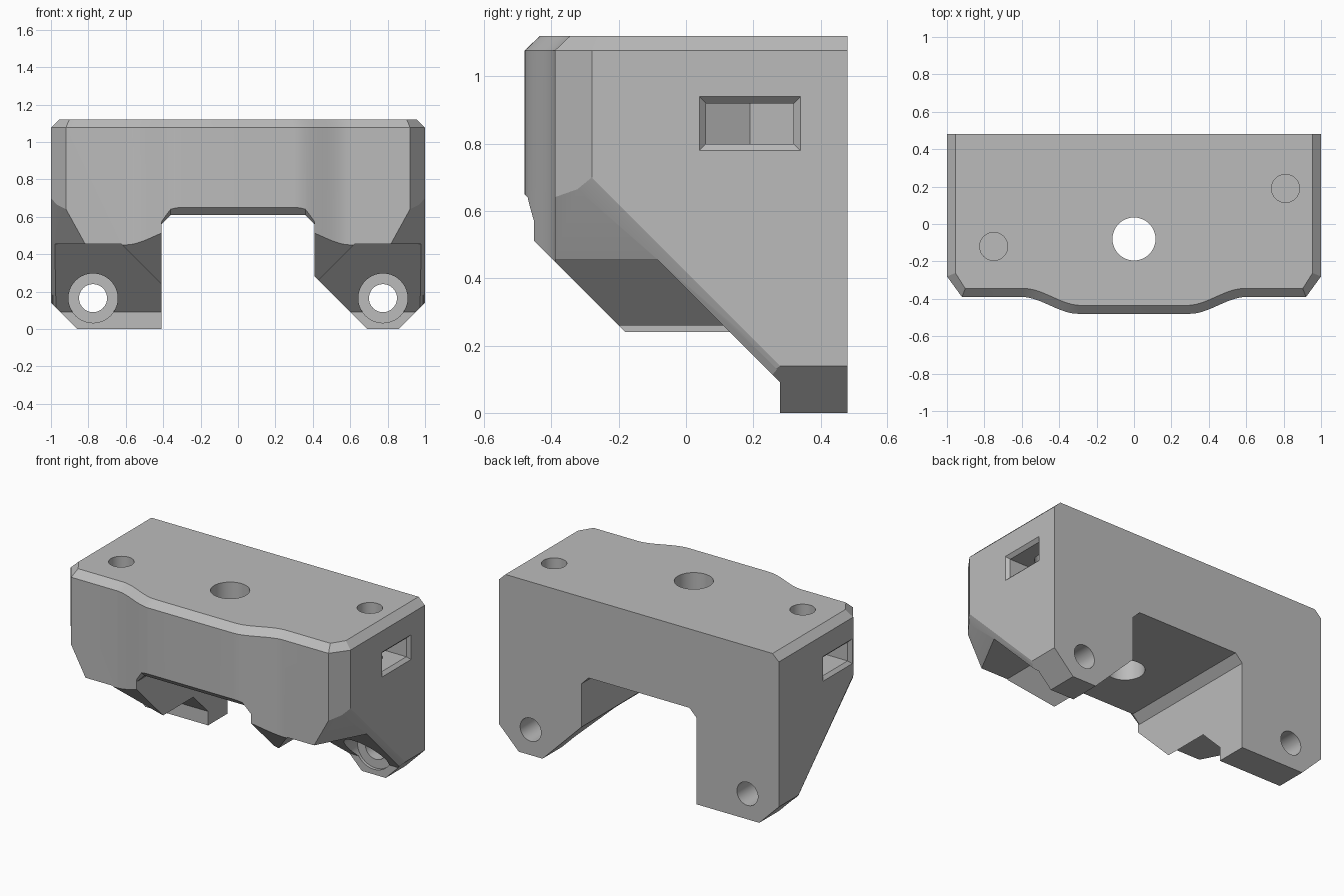
import bpy, bmesh, math
from mathutils import Vector

cube = bpy.data.objects.get("Cube")
if cube:
    bpy.data.objects.remove(cube, do_unlink=True)

grey = bpy.data.materials.new("plain_grey")
grey.use_nodes = True
colour = (0.5, 0.5, 0.5, 1)
grey.diffuse_color = colour
grey.node_tree.nodes["Principled BSDF"].inputs["Base Color"].default_value = colour


def finish(bm, name):
    bmesh.ops.recalc_face_normals(bm, faces=bm.faces[:])
    mesh = bpy.data.meshes.new(name)
    bm.to_mesh(mesh)
    bm.free()
    mesh.materials.append(grey)
    obj = bpy.data.objects.new(name, mesh)
    bpy.context.collection.objects.link(obj)
    return obj


def loft(name, rings):
    """Closed solid through rings with equal point counts."""
    bm = bmesh.new()
    loops = [[bm.verts.new(p) for p in ring] for ring in rings]
    n = len(loops[0])
    for a, b in zip(loops, loops[1:]):
        for i in range(n):
            j = (i + 1) % n
            bm.faces.new((a[i], a[j], b[j], b[i]))
    bm.faces.new(loops[0][::-1])
    bm.faces.new(loops[-1])
    return finish(bm, name)


def block(name, lo, hi, planes, side=1):
    """Box trimmed by half-spaces: keeps points where normal . p < limit."""
    bm = bmesh.new()
    bmesh.ops.create_cube(bm, size=1)
    lo, hi = Vector(lo), Vector(hi)
    for v in bm.verts:
        v.co = Vector([l + (c + 0.5) * (h - l) for c, l, h in zip(v.co, lo, hi)])
    for normal, limit in planes:
        n = Vector(normal)
        cut = bmesh.ops.bisect_plane(
            bm, geom=bm.verts[:] + bm.edges[:] + bm.faces[:], dist=1e-6,
            plane_co=n * limit / n.length_squared, plane_no=n, clear_outer=True)
        edges = [e for e in cut["geom_cut"] if isinstance(e, bmesh.types.BMEdge)]
        if edges:
            bmesh.ops.edgeloop_fill(bm, edges=edges)
    for v in bm.verts:
        v.co.x *= side
    return finish(bm, name)


def circle(r, place, n=40):
    return [place(r * math.cos(t), r * math.sin(t))
            for t in (2 * math.pi * i / n for i in range(n))]


def hole_z(x, y, r, bottom):
    return loft("hole", [circle(r, lambda a, b: (x + a, y + b, z)) for z in (bottom, 1.3)])


def hole_y(x, z, r, start, end):
    return loft("hole", [circle(r, lambda a, b: (x + a, y, z + b)) for y in (start, end)])


# Plan outline with a curved step in the front
def plan(d, z):
    half = [(1 - d, 0.48), (1 - d, -0.28 + 0.4 * d), (0.92 - 0.4 * d, -0.39 + d)]
    steps = 14
    for i in range(steps + 1):
        t = i / steps
        ease = t * t * (3 - 2 * t)
        half.append((0.6 - 0.3 * t - 0.3 * d, -0.39 - 0.09 * ease + d))
    return [(x, y, z) for x, y in half] + [(-x, y, z) for x, y in reversed(half)]


body = loft("bracket_body", [plan(0, 0), plan(0, 1.077), plan(0.045, 1.12)])

cutters = []
# Central notch with chamfered upper corners, and its flared front edge
cutters.append(block("notch", (-0.41, -0.7, -0.2), (0.41, 0.7, 0.61),
                     [((1, 0, 1), 0.97), ((-1, 0, 1), 0.97)]))
cutters.append(block("notch_flare", (-0.41, -0.7, 0.3), (0.41, -0.3, 0.8),
                     [((0, 1, 1), 0.17), ((1, 1, 1), 0.53), ((-1, 1, 1), 0.53)]))
# Sloping lower front
cutters.append(block("front_slope", (-1.2, -0.9, -0.2), (1.2, 0.1, 0.8),
                     [((0, 1, 1), 0.06)]))

for s in (1, -1):
    # Bevelled foot corners
    cutters.append(block("foot_outer", (0.7, -0.8, -0.3), (1.2, 0.7, 0.4),
                         [((-1, 0, 1), -0.86)], s))
    cutters.append(block("foot_inner", (0.2, -0.8, -0.3), (0.8, 0.7, 0.5),
                         [((1, 0, 1), 0.69)], s))
    # Sloping screw pocket beside the inner rib
    cutters.append(block("pocket", (0.3, -0.7, -0.2), (1.2, 0.28, 0.455),
                         [((0, 1, 1), 0.37), ((-1, 0, 1), -0.17)], s))
    # Flared outer mouth of the pocket
    n = Vector((-0.0627, 0.0334, 0.0346))
    cutters.append(block("pocket_flare", (0.6, -0.7, -0.2), (1.2, 0.28, 0.9),
                         [((0, 1, 1), 0.40), (n, n.dot(Vector((1, -0.28, 0.68))))], s))
    # Narrow bevel along the side edge
    cutters.append(block("edge_bevel", (0.9, -0.7, -0.2), (1.2, 0.279, 0.9),
                         [((-2.5, 1, 1), -2.08)], s))
    # Screw hole and counterbore
    cutters.append(hole_y(s * 0.775, 0.165, 0.075, -0.8, 0.8))
    cutters.append(hole_y(s * 0.775, 0.165, 0.132, -0.2, 0.30))

# Side nut slots with pointed ends, bevelled windows and vertical bolt holes
for s, cx, cy in ((1, 0.81, 0.19), (-1, 0.75, -0.12)):
    outline = [(1.1, -0.13), (1.1, 0.13), (cx - 0.075, 0.13), (cx - 0.15, 0), (cx - 0.075, -0.13)]
    cutters.append(loft("nut_slot", [[(s * x, cy + y, z) for x, y in outline]
                                     for z in (0.80, 0.92)]))
    corners = ((-1, -1), (1, -1), (1, 1), (-1, 1))
    cutters.append(loft("window", [
        [(s * x, cy + a * (0.13 + g), 0.86 + b * (0.06 + g)) for a, b in corners]
        for x, g in ((0.97, -0.01), (1.01, 0.03))]))
    cutters.append(hole_z(s * cx, cy, 0.075, 0.6))

# Large central hole
cutters.append(hole_z(0, -0.08, 0.115, 0.3))

# Carve the body, bake the result and drop the cutters
for c in cutters:
    mod = body.modifiers.new("cut", 'BOOLEAN')
    mod.operation = 'DIFFERENCE'
    mod.solver = 'EXACT'
    mod.object = c
    c.hide_render = True
bpy.context.view_layer.update()
baked = bpy.data.meshes.new_from_object(body.evaluated_get(bpy.context.evaluated_depsgraph_get()))
body.modifiers.clear()
body.data = baked
baked.materials.clear()
baked.materials.append(grey)
for p in baked.polygons:
    p.material_index = 0
for c in cutters:
    bpy.data.objects.remove(c, do_unlink=True)

# Smooth the curves, keep the corners sharp
bpy.ops.object.select_all(action='DESELECT')
body.select_set(True)
bpy.context.view_layer.objects.active = body
bpy.ops.object.shade_smooth_by_angle(angle=math.radians(20))
